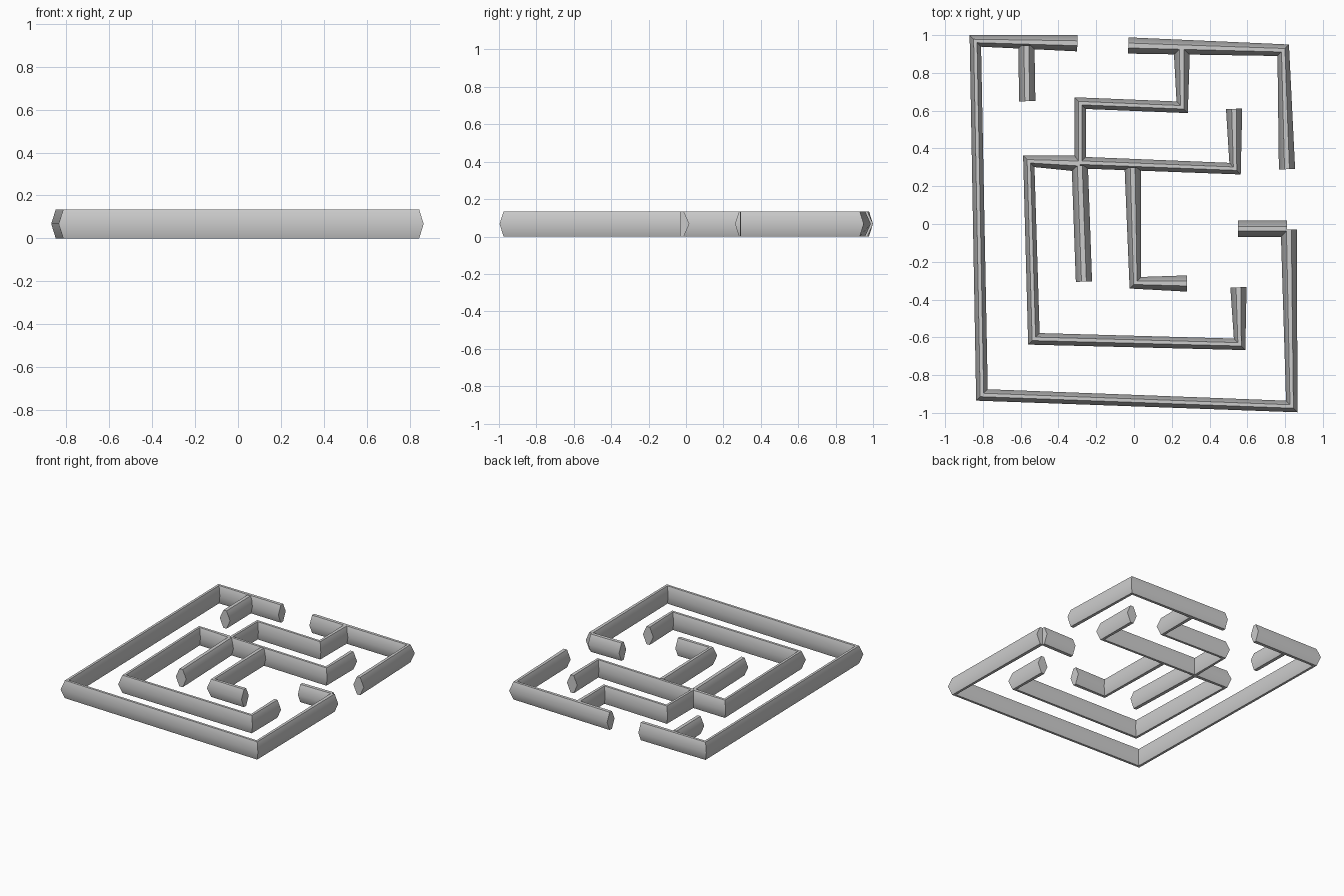
import bpy, bmesh
from mathutils import Vector

if "Cube" in bpy.data.objects:
    bpy.data.objects.remove(bpy.data.objects["Cube"])

HEIGHT = 0.135
HALF_W = 0.043   # half width at mid height
HALF_TOP = 0.013  # half width of flat top and bottom

# Hexagonal wall section: (sideways, up)
SECTION = [(HALF_W, HEIGHT / 2), (HALF_TOP, HEIGHT), (-HALF_TOP, HEIGHT),
           (-HALF_W, HEIGHT / 2), (-HALF_TOP, 0), (HALF_TOP, 0)]


def wall(name, path):
    """Sweep the section along a plan path, mitred on the corner bisectors."""
    pts = [Vector((x, y, 0)) for x, y in path]
    dirs = [(b - a).normalized() for a, b in zip(pts, pts[1:])]
    bm = bmesh.new()
    rings = []
    for i, p in enumerate(pts):
        d = (dirs[max(i - 1, 0)] + dirs[min(i, len(dirs) - 1)]).normalized()
        side = Vector((d.y, -d.x, 0))
        rings.append([bm.verts.new(p + side * s + Vector((0, 0, z))) for s, z in SECTION])
    for a, b in zip(rings, rings[1:]):
        for k in range(6):
            j = (k + 1) % 6
            bm.faces.new((a[k], a[j], b[j], b[k]))
    bm.faces.new(rings[0])
    bm.faces.new(rings[-1][::-1])
    bmesh.ops.recalc_face_normals(bm, faces=bm.faces)
    mesh = bpy.data.meshes.new(name)
    bm.to_mesh(mesh)
    bm.free()
    ob = bpy.data.objects.new(name, mesh)
    bpy.context.collection.objects.link(ob)
    bpy.ops.object.select_all(action='DESELECT')
    ob.select_set(True)
    bpy.context.view_layer.objects.active = ob
    bpy.ops.object.shade_smooth_by_angle(angle=1.0)


# Outer boundary
wall("outer_wall", [(-0.30, 0.957), (-0.84, 0.969), (-0.805, -0.905), (0.835, -0.966), (0.82, -0.03)])
wall("outer_corner_wall", [(-0.03, 0.945), (0.79, 0.92), (0.81, 0.29)])
wall("right_gate_wall", [(0.55, -0.025), (0.81, -0.025)])
wall("top_left_stub", [(-0.57, 0.945), (-0.565, 0.65)])

# Inner passages
wall("zigzag_wall", [(0.253, 0.925), (0.255, 0.618), (-0.285, 0.64), (-0.285, 0.325),
                     (0.535, 0.293), (0.53, 0.61)])
wall("inner_room_wall", [(-0.285, 0.32), (-0.557, 0.332), (-0.53, -0.608), (0.559, -0.637), (0.553, -0.335)])
wall("inner_divider", [(-0.287, 0.31), (-0.265, -0.305)])
wall("inner_hook_wall", [(-0.007, 0.30), (0.007, -0.311), (0.28, -0.315)])
